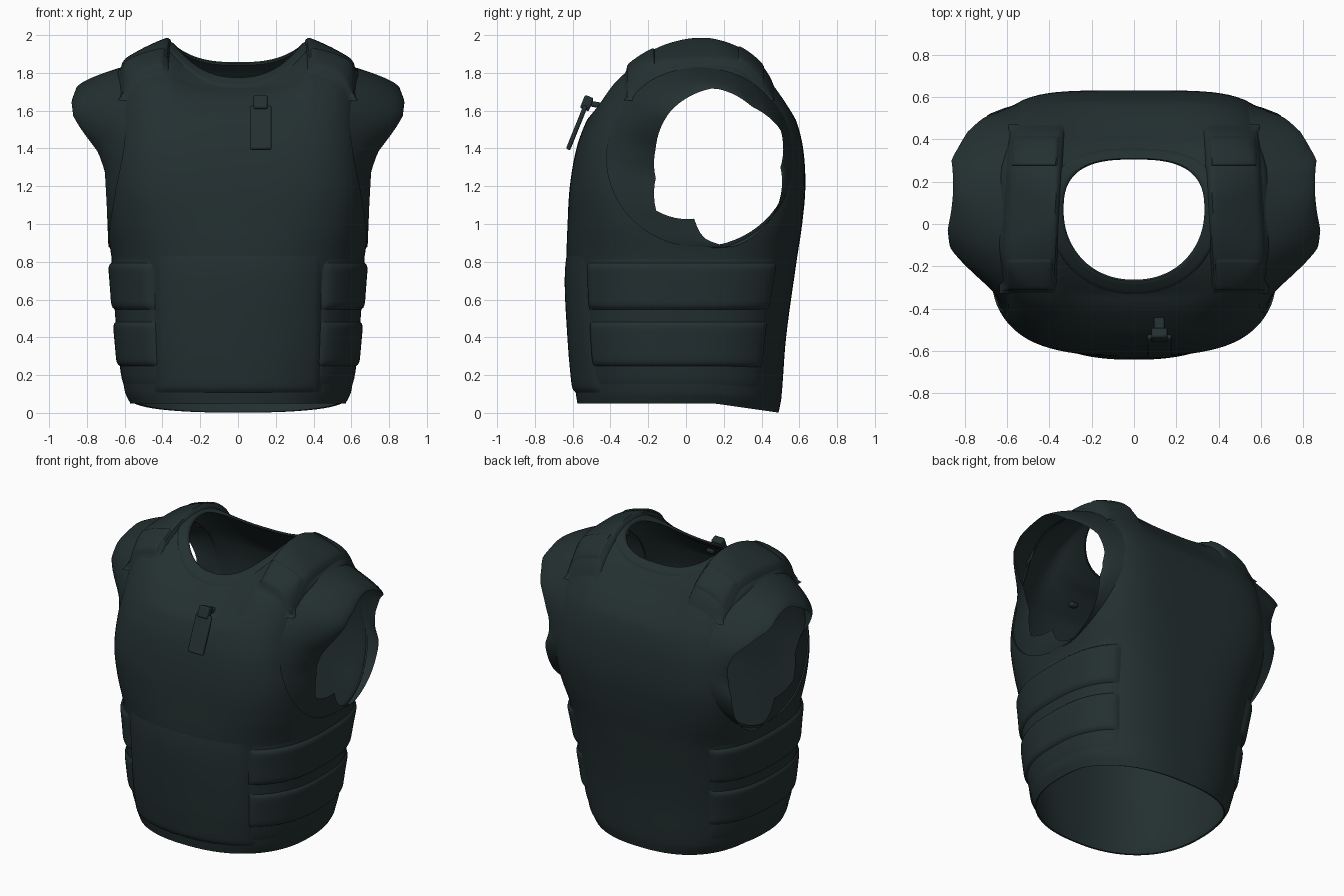
import bpy, bmesh, math
from mathutils import Vector

if "Cube" in bpy.data.objects:
    bpy.data.objects.remove(bpy.data.objects["Cube"])

cloth = bpy.data.materials.new("dark green cloth")
cloth.diffuse_color = (0.017, 0.029, 0.030, 1)
cloth.use_nodes = True
cloth.node_tree.nodes["Principled BSDF"].inputs["Base Color"].default_value = cloth.diffuse_color

# torso sections: height, half width, front y, back y, front and back squareness
KEYS = [(0, .57, -.575, .49, 2.3, 2.4), (.08, .60, -.585, .505, 2.3, 2.5),
        (.4, .635, -.61, .53, 2.4, 2.7), (.8, .667, -.632, .585, 2.5, 3.1),
        (1.0, .695, -.627, .615, 2.9, 3.7), (1.2, .695, -.615, .632, 3.4, 4.4),
        (1.4, .67, -.58, .62, 3.7, 4.8), (1.55, .655, -.525, .582, 3.7, 4.8),
        (1.65, .65, -.465, .53, 3.7, 4.6), (1.75, .645, -.39, .46, 3.7, 4.4),
        (1.82, .63, -.31, .405, 3.7, 4), (1.88, .54, -.23, .345, 3.5, 3.6),
        (1.93, .44, -.14, .275, 3.2, 3.2), (1.96, .36, -.05, .20, 3, 3),
        (1.975, .28, 0, .15, 3, 3)]
TOP = KEYS[-1][0]
TAU = math.tau


def section(z):
    """Smoothly interpolated values of the torso section at a height."""
    z = min(max(z, 0), TOP)
    i = 0
    while i < len(KEYS) - 2 and z > KEYS[i + 1][0]:
        i += 1
    p, q = KEYS[i], KEYS[i + 1]
    a, b = KEYS[max(i - 1, 0)], KEYS[min(i + 2, len(KEYS) - 1)]
    h = q[0] - p[0]
    t = (z - p[0]) / h
    out = []
    for k in range(1, 6):
        m0 = (q[k] - a[k]) / (q[0] - a[0]) * h
        m1 = (b[k] - p[k]) / (b[0] - p[0]) * h
        out.append((2*t**3 - 3*t*t + 1)*p[k] + (t**3 - 2*t*t + t)*m0
                   + (3*t*t - 2*t**3)*q[k] + (t**3 - t*t)*m1)
    return out


def spow(v, e):
    return math.copysign(abs(v) ** e, v)


def half_width(y, z):
    w, f, b, nf, nb = section(z)
    c = (f + b) / 2
    n = nf if y < c else nb
    r = abs((y - c) / ((b - f) / 2))
    return w * (1 - r ** n) ** (1 / n) if r < 1 else 0


def settle(x, y, z):
    """Dip the neckline, more at the front, and raise the front hem."""
    k = min(max((z - 1.55) / .25, 0), 1)
    front = min(max((.1 - y) / .3, 0), 1)
    z -= (.055 + .025 * front) * k * max(0, 1 - (abs(x) / .37) ** 3)
    z += .05 * min(max((.5 - y) / .35, 0), 1) * max(0, 1 - z / .3)
    return Vector((x, y, z))


def around(a, z, off=0):
    """Point on the torso at a polar angle and height, pushed out by off."""
    w, f, b, nf, nb = section(z)
    c, s = math.cos(a), math.sin(a)
    n = nf if s < 0 else nb
    r = (abs(c) ** n + abs(s) ** n) ** (-1 / n)
    return settle((w + off) * r * c, (f + b) / 2 + ((b - f) / 2 + off) * r * s, z)


def top_height(x, y):
    lo, hi = 1.2, TOP
    for _ in range(24):
        m = (lo + hi) / 2
        if abs(x) <= half_width(y, m):
            lo = m
        else:
            hi = m
    return settle(x, y, lo).z


def grid(name, f, nu, nv, wrap=False, mirror=False):
    """Sheet from f(u, v), optionally closed in u and mirrored across x."""
    bm = bmesh.new()
    rows = [[bm.verts.new(f(i / nu, j / nv)) for i in range(nu if wrap else nu + 1)]
            for j in range(nv + 1)]
    for r, s in zip(rows, rows[1:]):
        for i in range(nu):
            k = (i + 1) % len(r)
            bm.faces.new((r[i], r[k], s[k], s[i]))
    return finish(name, bm, mirror)


def finish(name, bm, mirror=False):
    if mirror:
        dup = bmesh.ops.duplicate(bm, geom=bm.verts[:] + bm.edges[:] + bm.faces[:])
        for v in dup["geom"]:
            if isinstance(v, bmesh.types.BMVert):
                v.co.x *= -1
    bmesh.ops.recalc_face_normals(bm, faces=bm.faces)
    me = bpy.data.meshes.new(name)
    bm.to_mesh(me)
    bm.free()
    ob = bpy.data.objects.new(name, me)
    bpy.context.collection.objects.link(ob)
    me.materials.append(cloth)
    smooth(ob)
    return ob


def smooth(ob):
    bpy.ops.object.select_all(action='DESELECT')
    bpy.context.view_layer.objects.active = ob
    ob.select_set(True)
    bpy.ops.object.shade_smooth_by_angle(angle=math.radians(40))


def puff(u, v, h, pu=16, pv=12):
    """Raised height with rounded edges that sink into the cloth."""
    return h * (1 - abs(2*u - 1) ** pu) * (1 - abs(2*v - 1) ** pv) - .005


def neck(a, s=1):
    """Egg-shaped neck outline, squarer at the back."""
    c, n = math.cos(a), math.sin(a)
    if n < 0:
        return .34 * s * spow(c, .92), .06 + .33 * s * n
    return .34 * s * spow(c, .72), .06 + .25 * s * spow(n, .72)


def arm(a, s=1):
    return .07 + .49 * s * math.cos(a), 1.35 + .47 * s * math.sin(a)


def prism(name, pts_a, pts_b):
    bm = bmesh.new()
    a, b = [[bm.verts.new(p) for p in pts] for pts in (pts_a, pts_b)]
    bm.faces.new(a)
    bm.faces.new(b)
    for i in range(len(a)):
        k = (i + 1) % len(a)
        bm.faces.new((a[i], a[k], b[k], b[i]))
    ob = finish(name, bm)
    ob.hide_render = True
    return ob


# main vest shell with neck and arm holes
def shell(u, v):
    s = v * (len(KEYS) - 1)
    i = min(int(s), len(KEYS) - 2)
    return around(u * TAU, KEYS[i][0] + (KEYS[i + 1][0] - KEYS[i][0]) * (s - i))


vest = grid("vest_shell", shell, 128, 84, wrap=True)
sol = vest.modifiers.new("thickness", 'SOLIDIFY')
sol.thickness, sol.offset = .01, -1
ang = [TAU * i / 64 for i in range(64)]
cutters = [prism("neck_cutter", [(*neck(a), 1.3) for a in ang], [(*neck(a), 2.4) for a in ang])]
for s in (-1, 1):
    cutters.append(prism("arm_cutter", [(s * .4, *arm(a)) for a in ang],
                         [(s * 1.2, *arm(a)) for a in ang]))
for c in cutters:
    m = vest.modifiers.new("opening", 'BOOLEAN')
    m.operation, m.object, m.solver = 'DIFFERENCE', c, 'EXACT'
smooth(vest)
bpy.ops.object.convert(target='MESH')
for c in cutters:
    bpy.data.objects.remove(c)
smooth(vest)

# short sleeves bulging out of the arm holes, with uneven openings
RAD = [(0, .33), (31, .386), (61, .367), (93, .42), (130, .39), (163, .345), (190, .335),
       (215, .40), (245, .30), (258, .38), (281, .43), (311, .397), (360, .33)]
OUT = [(.85, .685), (1.1, .695), (1.28, .705), (1.38, .74), (1.5, .83), (1.57, .872),
       (1.65, .882), (1.75, .845)]


def lookup(table, t):
    for (a, p), (b, q) in zip(table, table[1:]):
        if t <= b:
            return p + (q - p) * (t - a) / (b - a)
    return table[-1][1]


def sleeve(u, v):
    a = u * TAU
    y0, z0 = arm(a, 1.03)
    x0 = max(half_width(y0, z0) - .012, .45)
    r = lookup(RAD, u * 360)
    y1, z1 = .17 + r * math.cos(a), 1.3 + r * math.sin(a)
    high = min(max((z1 - 1.2) / .3, 0), 1)
    x1 = lookup(OUT, z1) - high * (.1 * max(0, y1 - .15) + .4 * max(0, y1 - .3))
    return Vector((x0 + (x1 - x0) * (1 - (1 - v) ** 1.6), y0 + (y1 - y0) * v, z0 + (z1 - z0) * v))


grid("sleeves", sleeve, 72, 12, wrap=True, mirror=True)


# collar band around the neck
def collar(u, v):
    x, y = neck(u * TAU, .98 + .22 * v)
    return Vector((x, y, top_height(x, y) + .014 * (1 - abs(2*v - 1) ** 6) - .006))


grid("collar", collar, 72, 10, wrap=True)


# shoulder pads, angled outward to the front, with front and back clasps
def pad(y0, y1, xa, xb, h):
    def f(u, v):
        x, y = xa + (xb - xa) * u, y0 + (y1 - y0) * v
        x -= .055 * (y - .08)
        return Vector((x, y, max(top_height(x, y), 1.66) + puff(u, v, h, 14, 20)))
    return f


grid("shoulder_pads", pad(-.33, .47, .348, .615, .036), 22, 44, mirror=True)
grid("front_clasps", pad(-.32, -.16, .36, .605, .048), 22, 18, mirror=True)
grid("back_clasps", pad(.27, .42, .36, .605, .046), 22, 18, mirror=True)


# front panel, fading into the chest at its upper edge
def panel(u, v):
    x, z = -.445 + .89 * u, .065 + .785 * v
    w, f, b, n, _ = section(z)
    y = (f + b) / 2 - (b - f) / 2 * (1 - abs(x / w) ** n) ** (1 / n)
    h = .022 * (1 - abs(2*u - 1) ** 40) * (1 - (1 - v) ** 50) * (1 - v ** 8) - .004
    return settle(x, y - h, z)


grid("front_panel", panel, 40, 40)


# side straps wrapping from the front panel to the back
def strap(z0, z1, h):
    def f(u, v):
        a = math.radians(-51 + 99 * u)
        return around(a, z0 + (z1 - z0) * v, puff(u, v, h, 30, 10))
    return f


grid("lower_straps", strap(.23, .49, .026), 48, 16, mirror=True)
grid("upper_straps", strap(.54, .80, .028), 48, 16, mirror=True)
grid("waist_band", strap(.10, .84, .011), 48, 24, mirror=True)


# hanging chest tag: bar, cap and clip
def block(name, loc, size, tilt):
    bpy.ops.mesh.primitive_cube_add(size=1, location=loc, rotation=(tilt, 0, 0))
    ob = bpy.context.object
    ob.name, ob.scale = name, size
    bpy.ops.object.transform_apply(location=False, rotation=False, scale=True)
    ob.data.materials.append(cloth)
    m = ob.modifiers.new("soft", 'BEVEL')
    m.width, m.segments = .009, 2
    smooth(ob)


block("tag_bar", (.12, -.578, 1.51), (.115, .024, .25), math.radians(-22))
block("tag_cap", (.12, -.525, 1.64), (.075, .05, .075), math.radians(-22))
block("tag_clip", (.12, -.465, 1.63), (.05, .09, .03), math.radians(-10))
